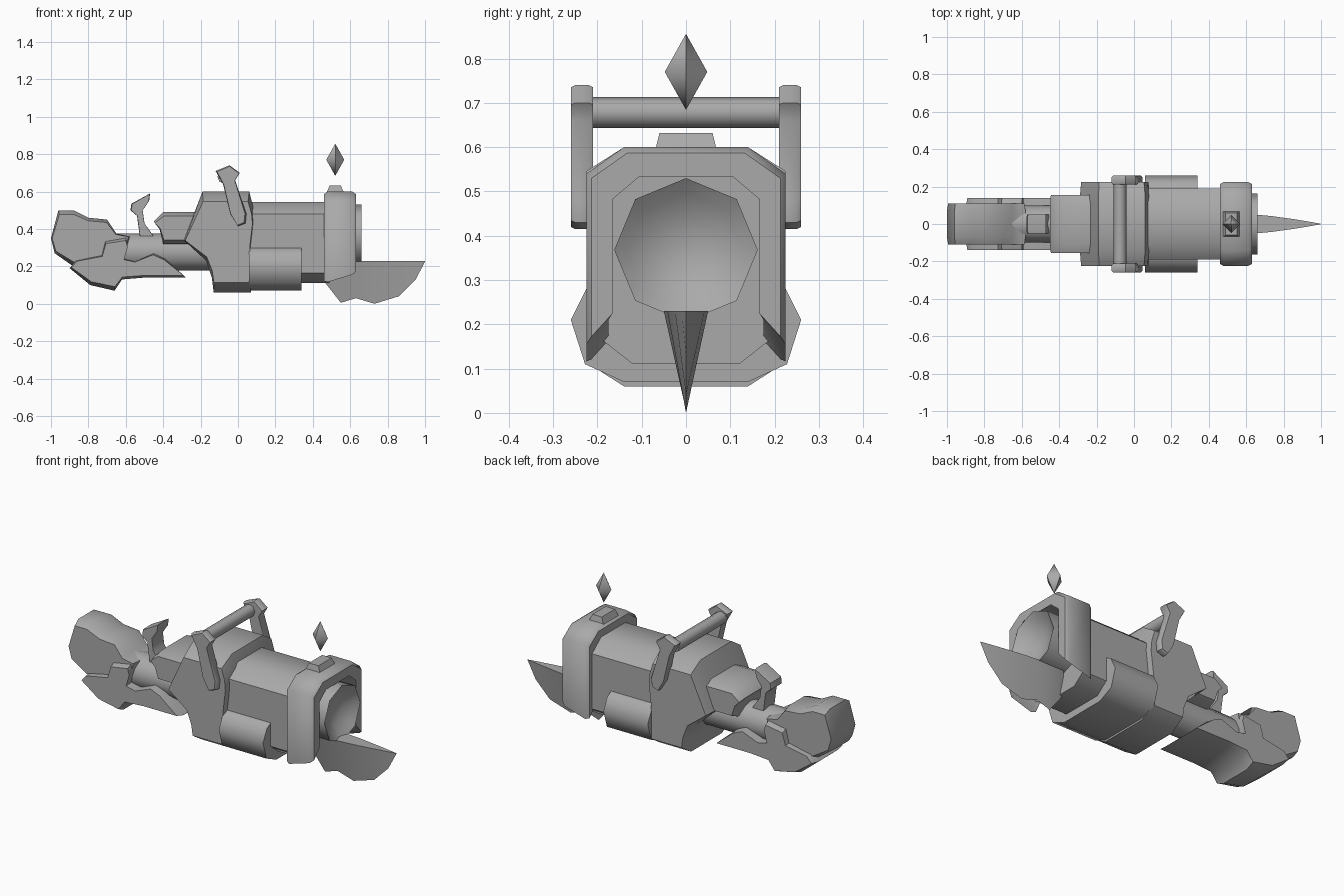
import bpy
import bmesh
import math

cube = bpy.data.objects.get("Cube")
if cube:
    bpy.data.objects.remove(cube, do_unlink=True)

GREY = (0.4, 0.4, 0.4, 1.0)
metal = bpy.data.materials.new("plain grey")
metal.use_nodes = True
metal.diffuse_color = GREY
bsdf = next(n for n in metal.node_tree.nodes if n.type == "BSDF_PRINCIPLED")
bsdf.inputs["Base Color"].default_value = GREY
bsdf.inputs["Roughness"].default_value = 0.6


def loft(name, rings, angle=50):
    """Skin a run of equal-length rings and close both ends."""
    bm = bmesh.new()
    loops = [[bm.verts.new(p) for p in ring] for ring in rings]
    n = len(loops[0])
    for a, b in zip(loops, loops[1:]):
        for i in range(n):
            j = (i + 1) % n
            bm.faces.new((a[i], a[j], b[j], b[i]))
    bm.faces.new(loops[0])
    bm.faces.new(loops[-1])
    bmesh.ops.recalc_face_normals(bm, faces=bm.faces)
    mesh = bpy.data.meshes.new(name)
    bm.to_mesh(mesh)
    bm.free()
    mesh.materials.append(metal)
    obj = bpy.data.objects.new(name, mesh)
    bpy.context.collection.objects.link(obj)
    bpy.ops.object.select_all(action="DESELECT")
    obj.select_set(True)
    bpy.context.view_layer.objects.active = obj
    bpy.ops.object.shade_smooth_by_angle(angle=math.radians(angle))
    return obj


def slab(name, outline, half, chamfer, sx, sz, y=0.0):
    """Side outline (x, z) given thickness in y, with shrunken outer layers."""
    xs, zs = zip(*outline)
    cx, cz = (min(xs) + max(xs)) / 2, (min(zs) + max(zs)) / 2
    layers = [(-half, sx, sz), (chamfer - half, 1, 1),
              (half - chamfer, 1, 1), (half, sx, sz)]
    return loft(name, [[(cx + (px - cx) * a, y + d, cz + (pz - cz) * b)
                        for px, pz in outline] for d, a, b in layers])


def mirrored(half_profile):
    """Complete a right-hand (y, z) profile with its reflection."""
    return half_profile + [(-y, z) for y, z in reversed(half_profile)]


def extrude_x(name, profile, x0, x1):
    return loft(name, [[(x, y, z) for y, z in profile] for x in (x0, x1)])


def ring_x(x, r, z, n):
    return [(x, r * math.sin(i * math.tau / n), z + r * math.cos(i * math.tau / n))
            for i in range(n)]


# Stock, lower grip and neck
slab("stock", [(-1, .35), (-.96, .5), (-.88, .5), (-.8, .46), (-.7, .45),
               (-.65, .375), (-.58, .36), (-.6, .25), (-.75, .2), (-.88, .2),
               (-.98, .27)], .11, .04, .97, .85)
slab("lower_grip", [(-.9, .19), (-.87, .23), (-.73, .26), (-.71, .34), (-.6, .36),
                    (-.59, .32), (-.61, .24), (-.55, .225), (-.45, .27),
                    (-.39, .24), (-.28, .14), (-.5, .14), (-.62, .13),
                    (-.66, .07), (-.79, .1)], .14, .05, .97, .85)
loft("neck", [ring_x(x, .1, .277, 12) for x in (-.68, -.1)])

# Hammer hook and rear block
slab("hammer", [(-.47, .59), (-.57, .535), (-.575, .5), (-.54, .47), (-.525, .36),
                (-.45, .36), (-.5, .43), (-.51, .5), (-.475, .55)],
     .05, .015, .93, .97)
slab("rear_block", [(-.45, .44), (-.4, .49), (-.2, .49), (-.18, .32), (-.4, .32),
                    (-.42, .4)], .155, .05, .96, .75)

# Receiver with chamfered top and bottom
slab("receiver", [(-.29, .34), (-.19, .6), (.06, .6), (.08, .52), (.085, .45),
                  (.07, .3), (.07, .06), (-.13, .06), (-.14, .14), (-.17, .23)],
     .225, .085, .96, .8)

# Carry handle: two arms and a cross bar
for side, y in (("left", .235), ("right", -.235)):
    arm = slab("handle_arm", [(-.12, .71), (-.045, .74), (.01, .7), (-.015, .66),
                              (.045, .48), (.04, .43), (0, .415), (-.04, .48),
                              (-.08, .64)], .025, .01, .9, .97, y)
    arm.name = "handle_arm_" + side
loft("handle_bar", [[(-.075 + .035 * math.cos(i * math.tau / 8), y,
                      .678 + .035 * math.sin(i * math.tau / 8))
                     for i in range(8)] for y in (-.22, .22)])

# Barrel housing and wrapped fore grip
extrude_x("barrel_housing", mirrored([(.11, .545), (.19, .48), (.19, .165),
                                      (.12, .11)]), .03, .49)
extrude_x("fore_grip", mirrored([(.18, .305), (.225, .28), (.26, .21), (.228, .11),
                                 (.14, .07)]), .06, .34)

# Front arch, open below, with slanted feet
arch = mirrored([(.14, .6), (.225, .54), (.225, .11), (.175, .165),
                 (.175, .49), (.11, .545)])
arch = arch[:6] + arch[6:]
loft("front_arch", [[(x, y * s, .33 + (z - .33) * s + (.3 * (x - .46) if z < .2 else 0))
                     for y, z in arch]
                    for x, s in ((.46, .95), (.48, 1), (.61, 1), (.63, .95))])

# Hollow muzzle
loft("muzzle", [ring_x(x, r, .368, 8) for x, r in
                ((.44, .162), (.66, .162), (.635, .13), (.605, .08), (.595, .02))])

# Blade: triangular sections, thick spine and sharp lower edge
blade = [(.5, .46, .12, .05), (.58, .55, .005, .05), (.65, .63, .03, .05),
         (.74, .73, 0, .042), (.86, .86, .04, .025), (.95, .95, .13, .01),
         (1, 1, .225, .001)]
loft("blade", [[(xt, -t, .23), (xt, t, .23), (xb, 0, zb)]
               for xt, xb, zb, t in blade], 25)

# Sight base and floating diamond
loft("sight_base", [[(.52 + a * u, b * v, z) for u, v in
                     ((-1, -1), (1, -1), (1, 1), (-1, 1))]
                    for z, a, b in ((.59, .048, .07), (.632, .03, .06))], 30)
loft("sight_diamond", [[(.52 + r * u, r * v, z) for u, v in
                        ((1, 0), (0, 1), (-1, 0), (0, -1))]
                       for z, r in ((.685, .0005), (.77, .048), (.855, .0005))], 80)
